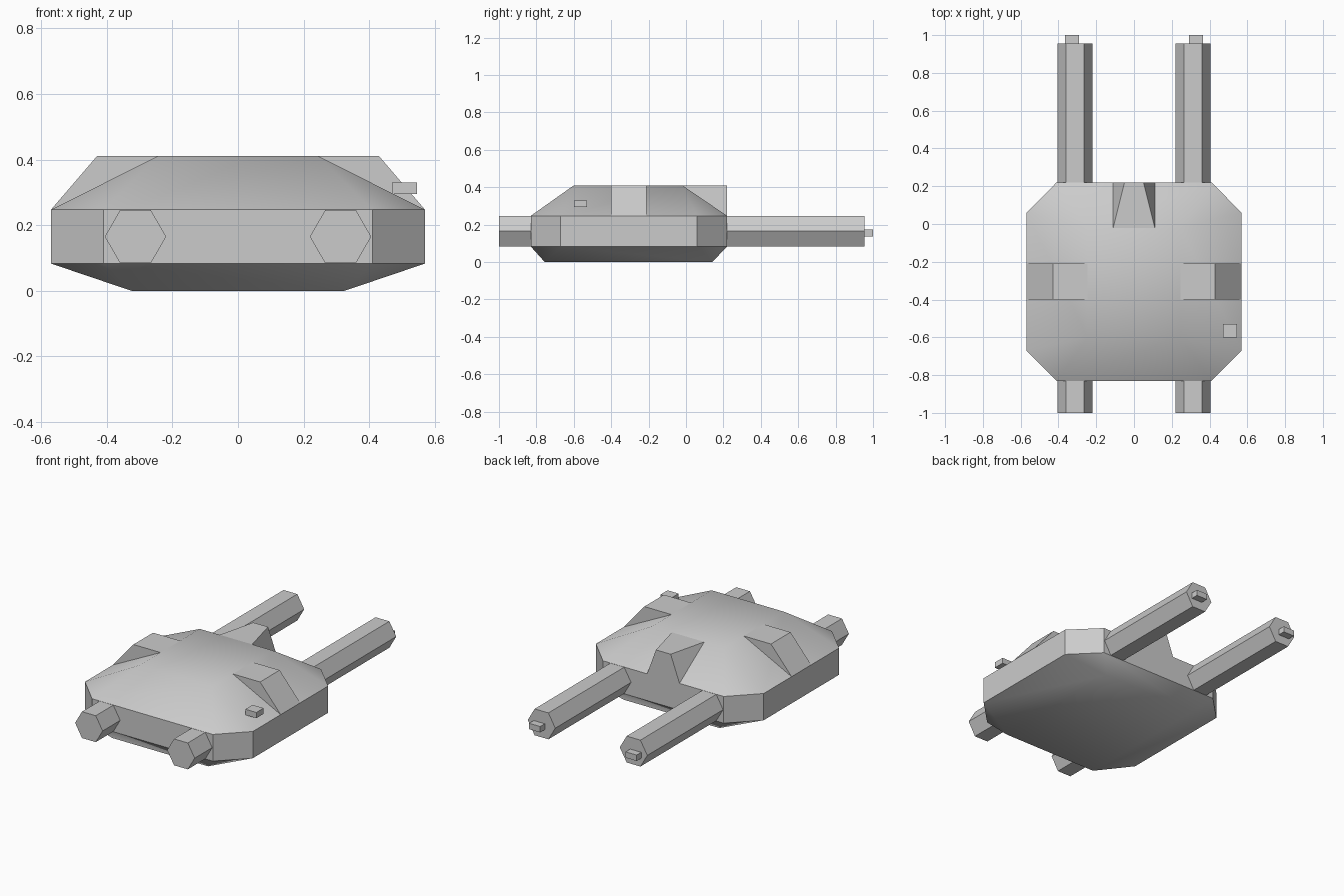
import bpy, bmesh
from math import pi
from mathutils import Matrix

if "Cube" in bpy.data.objects:
    bpy.data.objects.remove(bpy.data.objects["Cube"])


def finish(bm, name):
    bmesh.ops.recalc_face_normals(bm, faces=bm.faces)
    me = bpy.data.meshes.new(name)
    bm.to_mesh(me)
    bm.free()
    ob = bpy.data.objects.new(name, me)
    bpy.context.collection.objects.link(ob)
    return ob


def hull(name, pts):
    """Closed convex solid around a few corner points."""
    bm = bmesh.new()
    for p in pts:
        bm.verts.new(p)
    bmesh.ops.convex_hull(bm, input=bm.verts)
    bmesh.ops.dissolve_limit(bm, angle_limit=0.01, verts=bm.verts, edges=bm.edges)
    return finish(bm, name)


def box(name, x, y, z):
    return hull(name, [(a, b, c) for a in x for b in y for c in z])


# Turret body: chamfered rectangle wall, tapering to smaller rectangles
Z0, Z1, Z2, Z3 = 0.0, 0.083, 0.247, 0.41
quarter = [(0.41, -0.83), (0.57, -0.67), (0.57, 0.06), (0.41, 0.22)]
outline = quarter + [(-x, y) for x, y in reversed(quarter)]


def cap(bm, ring, x, y0, y1, z):
    """Slope from the eight-sided ring to a four-cornered plate."""
    c = [bm.verts.new(p) for p in ((x, y0, z), (x, y1, z), (-x, y1, z), (-x, y0, z))]
    faces = [bm.faces.new(c)]
    for i in range(4):
        a, b, n = ring[2 * i], ring[2 * i + 1], ring[(2 * i + 2) % 8]
        faces.append(bm.faces.new((a, b, c[i])))
        faces.append(bm.faces.new((b, n, c[(i + 1) % 4], c[i])))
    for f in faces:
        f.smooth = True


bm = bmesh.new()
low, high = [[bm.verts.new((x, y, z)) for x, y in outline] for z in (Z1, Z2)]
for i in range(8):
    j = (i + 1) % 8
    bm.faces.new((low[i], low[j], high[j], high[i]))
cap(bm, low, 0.325, -0.755, 0.14, Z0)
cap(bm, high, 0.245, -0.60, -0.02, Z3)
finish(bm, "turret_body")

# Rear wedge housing on the back slope
hull("rear_housing", [(s * x, y, z) for s in (-1, 1) for x, y, z in
     ((0.11, -0.02, Z3), (0.05, 0.22, Z3), (0.11, 0.22, Z2))])

for s, side in ((-1, "left"), (1, "right")):
    # Side wedge on the roof slope
    hull(side + "_roof_wedge", [(s * x, y, z) for y in (-0.40, -0.21) for x, z in
         ((0.245, Z3), (0.43, Z3), (0.57, Z2))])

    # Six-sided barrel running front to back
    bm = bmesh.new()
    bmesh.ops.create_cone(bm, cap_ends=True, segments=6, radius1=0.0935,
                          radius2=0.0935, depth=1.955)
    for v in bm.verts:  # pointed edges to the sides, flats up and down
        v.co = Matrix.Rotation(pi / 2, 4, 'X') @ Matrix.Rotation(pi / 2, 4, 'Z') @ v.co
    bmesh.ops.translate(bm, verts=bm.verts, vec=(s * 0.3125, -0.0225, 0.165))
    finish(bm, side + "_barrel")

    # Small tip at the rear end of the barrel
    box(side + "_barrel_tip", (s * 0.29, s * 0.365), (0.94, 1.0), (0.137, 0.173))

# Sensor block on the right roof slope
box("sensor_block", (0.47, 0.545), (-0.60, -0.53), (0.295, 0.33))

# Aim the barrel points sideways
for ob in bpy.data.objects:
    if ob.name.endswith("_barrel"):
        xs = [v.co.x for v in ob.data.vertices]
        if max(xs) - min(xs) < 0.18:
            c = Matrix.Translation(((max(xs) + min(xs)) / 2, 0, 0.165))
            ob.data.transform(c @ Matrix.Rotation(pi / 6, 4, 'Y') @ c.inverted())
